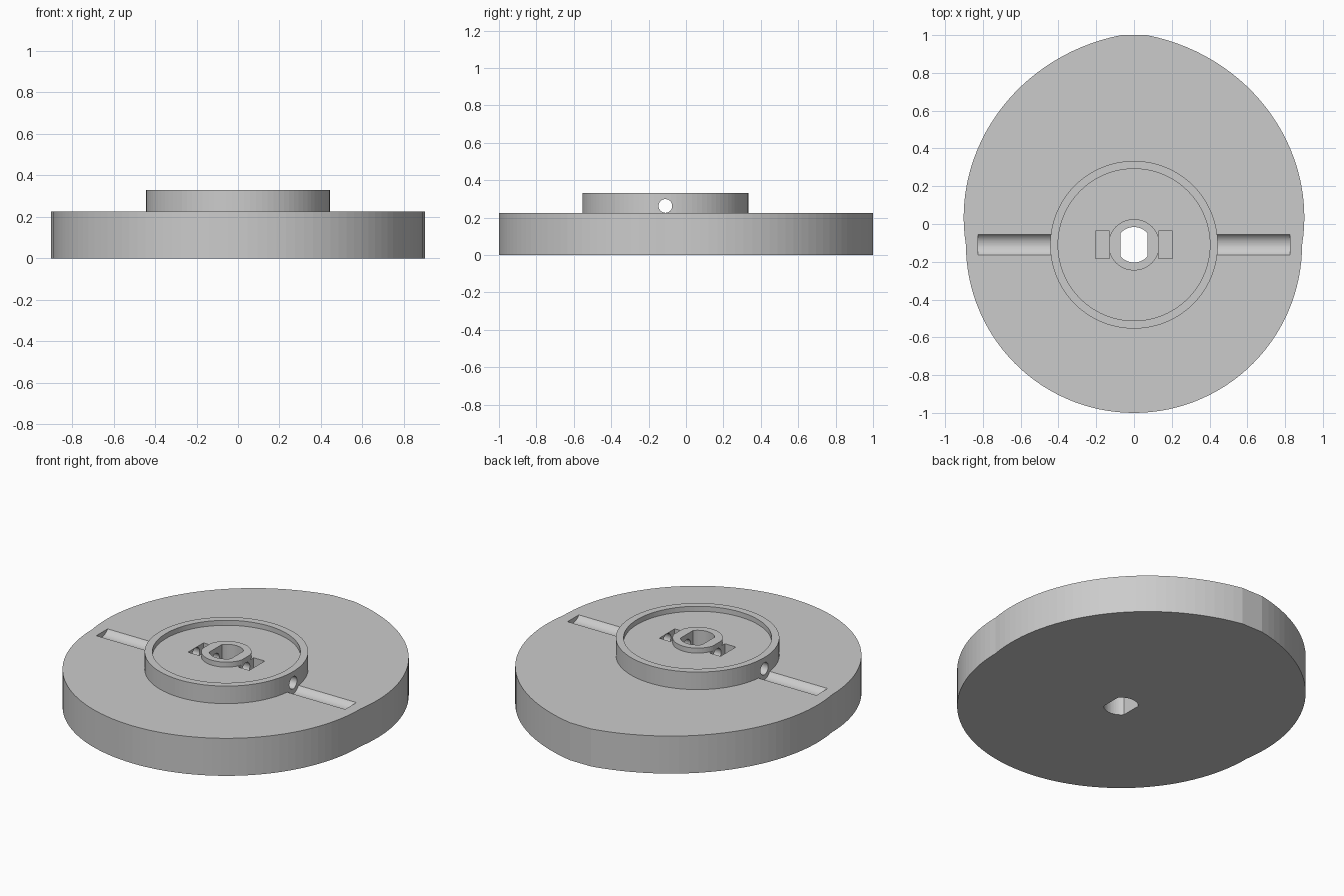
import bpy
import bmesh
from math import cos, sin, pi
from mathutils import Matrix, Vector

cube = bpy.data.objects.get("Cube")
if cube:
    bpy.data.objects.remove(cube, do_unlink=True)

grey = bpy.data.materials.new("light grey plastic")
grey.use_nodes = True
grey.diffuse_color = (0.6, 0.6, 0.6, 1)
grey.node_tree.nodes["Principled BSDF"].inputs["Base Color"].default_value = (0.6, 0.6, 0.6, 1)

AXIS_Y = -0.11   # shaft axis position
BASE_R = 0.89    # round side of the cam
RISE = 0.231     # extra radius at the nose
NOSE = 0.07      # half width of the flat nose
DISC_TOP, HUB_TOP = 0.225, 0.33
SCREW_Z = 0.262


def prism(name, outline, z0, z1, matrix=Matrix()):
    """Closed solid made by extruding an outline from z0 to z1."""
    bm = bmesh.new()
    face = bm.faces.new([bm.verts.new((x, y, z0)) for x, y in outline])
    top = bmesh.ops.extrude_face_region(bm, geom=[face])
    verts = [v for v in top["geom"] if isinstance(v, bmesh.types.BMVert)]
    bmesh.ops.translate(bm, verts=verts, vec=Vector((0, 0, z1 - z0)))
    bmesh.ops.recalc_face_normals(bm, faces=bm.faces)
    bm.transform(matrix)
    mesh = bpy.data.meshes.new(name)
    bm.to_mesh(mesh)
    bm.free()
    mesh.materials.append(grey)
    obj = bpy.data.objects.new(name, mesh)
    bpy.context.collection.objects.link(obj)
    return obj


def circle(r, n=96):
    return [(r * cos(2 * pi * i / n), r * sin(2 * pi * i / n)) for i in range(n)]


def box(x0, x1, y):
    return [(x0, -y), (x1, -y), (x1, y), (x0, y)]


def combine(target, tool, operation):
    mod = target.modifiers.new("cut", "BOOLEAN")
    mod.operation = operation
    mod.solver = "EXACT"
    mod.object = tool
    bpy.context.view_layer.objects.active = target
    bpy.ops.object.modifier_apply(modifier=mod.name)
    bpy.data.objects.remove(tool, do_unlink=True)


on_axis = Matrix.Translation((0, AXIS_Y, 0))
along_x = Matrix.Translation((0, AXIS_Y, SCREW_Z)) @ Matrix.Rotation(pi / 2, 4, "Y")

# Cam disc: half circle below, spiral rising to a clipped nose above
steps = 30
end = pi / 2 - NOSE / (BASE_R + RISE)
right = []
for i in range(steps + 1):
    a = end * i / steps
    r = BASE_R + RISE * a / (pi / 2)
    right.append((r * cos(a), r * sin(a)))
left = [(-x, y) for x, y in reversed(right)]
bottom = [(BASE_R * cos(pi + pi * i / 60), BASE_R * sin(pi + pi * i / 60)) for i in range(1, 60)]
cam = prism("cam_disc", right + left + bottom, 0, DISC_TOP, on_axis)

# Screwdriver channels on both sides of the hub
for x0, x1 in ((0.40, 0.825), (-0.825, -0.40)):
    combine(cam, prism("channel_cutter", circle(0.065, 64), x0, x1, along_x), "DIFFERENCE")

# Hub with recessed top and a central boss
combine(cam, prism("hub", circle(0.444), 0.1, HUB_TOP, on_axis), "UNION")
combine(cam, prism("recess_cutter", circle(0.402), 0.30, 0.5, on_axis), "DIFFERENCE")
combine(cam, prism("boss", circle(0.136, 64), 0.25, HUB_TOP, on_axis), "UNION")

# Nut pockets beside the boss
for x0, x1 in ((0.13, 0.203), (-0.203, -0.13)):
    combine(cam, prism("pocket_cutter", box(x0, x1, 0.073), 0.185, 0.5, on_axis), "DIFFERENCE")

# Shaft bore with two flats
bore = [(max(-0.072, min(0.072, x)), y) for x, y in circle(0.094, 64)]
combine(cam, prism("bore_cutter", bore, -0.1, 0.5, on_axis), "DIFFERENCE")

# Cross hole for the set screws
combine(cam, prism("screw_cutter", circle(0.0365, 48), -0.6, 0.6, along_x), "DIFFERENCE")
